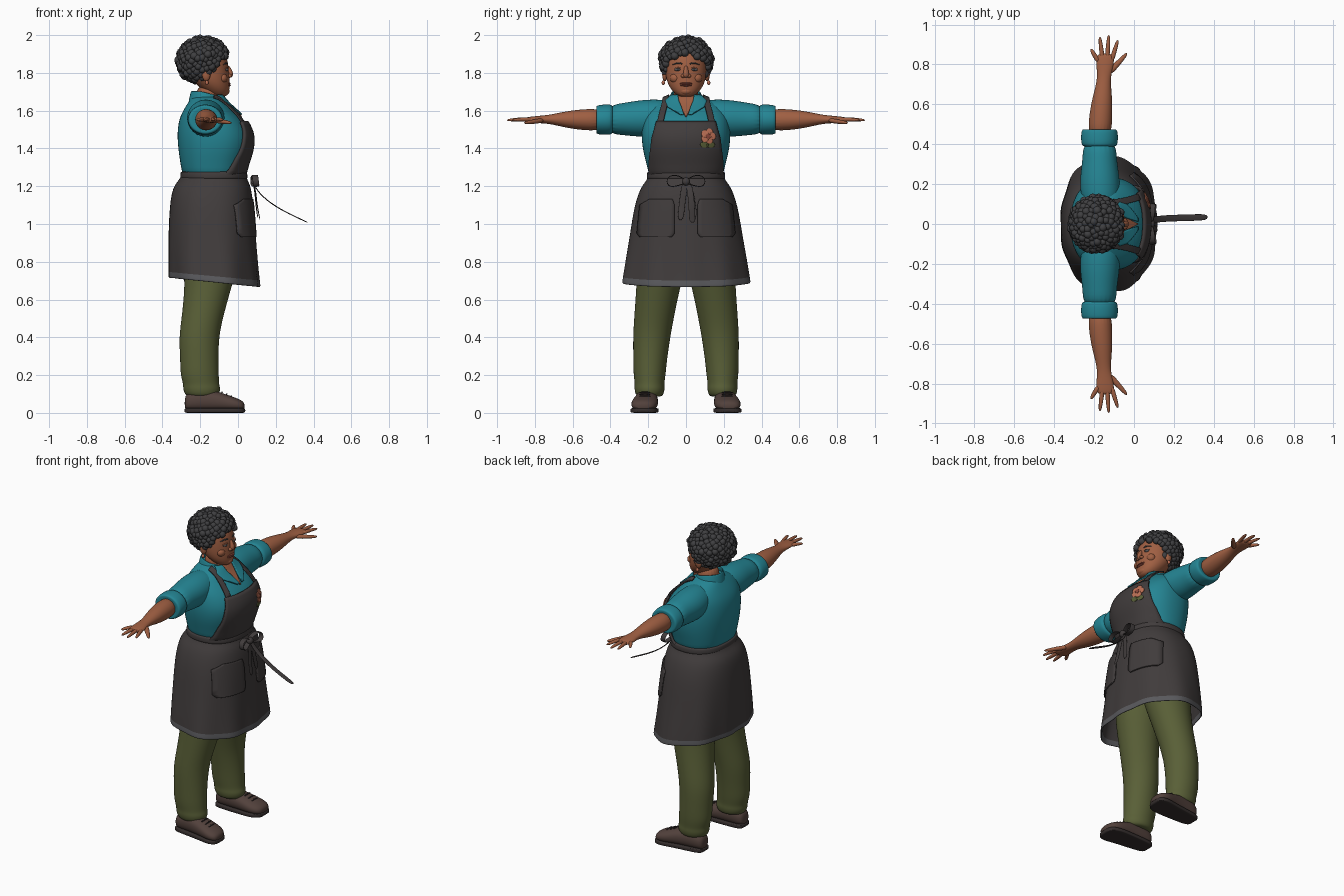
import bpy, bmesh, math, random
from mathutils import Vector, Matrix
from mathutils.bvhtree import BVHTree

if "Cube" in bpy.data.objects:
    bpy.data.objects.remove(bpy.data.objects["Cube"])
random.seed(4)
X, Y, Z = Vector((1, 0, 0)), Vector((0, 1, 0)), Vector((0, 0, 1))


def material(name, *rgb):
    m = bpy.data.materials.new(name)
    m.use_nodes = True
    m.diffuse_color = (*rgb, 1)
    m.node_tree.nodes["Principled BSDF"].inputs["Base Color"].default_value = (*rgb, 1)
    return m


skin = material("warm brown skin", .35, .115, .055)
hair = material("charcoal hair", .05, .05, .053)
teal = material("teal shirt", .018, .235, .295)
cloth = material("dark apron", .052, .045, .045)
slate = material("slate grey", .1, .1, .108)
olive = material("olive trousers", .1, .115, .038)
leather = material("brown leather", .085, .053, .045)
rubber = material("dark sole", .035, .027, .026)
coral = material("coral flower", .5, .16, .09)
rose = material("rose brown lips", .25, .06, .04)


def finish(name, bm, mats, mirror=False, level=0, thick=0, centred=False):
    bmesh.ops.recalc_face_normals(bm, faces=bm.faces)
    me = bpy.data.meshes.new(name)
    bm.to_mesh(me)
    bm.free()
    for m in mats:
        me.materials.append(m)
    me.shade_smooth()
    ob = bpy.data.objects.new(name, me)
    bpy.context.collection.objects.link(ob)
    if mirror:
        ob.modifiers.new("mirror", 'MIRROR').use_axis = (False, True, False)
    if thick:
        mod = ob.modifiers.new("thickness", 'SOLIDIFY')
        mod.thickness = thick
        mod.offset = 0 if centred else -1
    if level:
        mod = ob.modifiers.new("smooth", 'SUBSURF')
        mod.levels = mod.render_levels = level
    return ob


def sweep(name, mat, sections, side=X, along=None, power=2, sides=20, cap=True,
          mirror=False, level=2, warp=None, thick=0, hem=None):
    """Skin rounded sections (x, y, z, radius along side, other radius)."""
    bm = bmesh.new()
    pts = [Vector(s[:3]) for s in sections]
    rings = []
    for i, s in enumerate(sections):
        t = along or (pts[min(i + 1, len(pts) - 1)] - pts[max(i - 1, 0)]).normalized()
        u = (side - t * side.dot(t)).normalized()
        w = t.cross(u)
        ring = []
        for k in range(sides):
            a = math.tau * k / sides
            c, d = [math.copysign(abs(f) ** (2 / power), f) for f in (math.cos(a), math.sin(a))]
            p = pts[i] + u * c * s[3] + w * d * s[4]
            ring.append(bm.verts.new(warp(p) if warp else p))
        rings.append(ring)
    for i in range(len(rings) - 1):
        for k in range(sides):
            j = (k + 1) % sides
            f = bm.faces.new((rings[i][k], rings[i][j], rings[i + 1][j], rings[i + 1][k]))
            f.material_index = 1 if hem and i == len(rings) - 2 else 0
    if cap:
        bm.faces.new(rings[0])
        bm.faces.new(rings[-1])
    return finish(name, bm, [mat, hem] if hem else [mat], mirror, level, thick)


def ball(name, mat, loc, radii, mirror=True):
    bm = bmesh.new()
    m = Matrix.Translation(loc) @ Matrix.Diagonal((*radii, 1))
    bmesh.ops.create_uvsphere(bm, u_segments=16, v_segments=10, radius=1, matrix=m)
    return finish(name, bm, [mat], mirror)


def surface(ob):
    bpy.context.view_layer.update()
    return BVHTree.FromObject(ob, bpy.context.evaluated_depsgraph_get())


def drape(name, mat, tree, rows, lift, down=False, mirror=True, thick=.008, cols=8, steps=5):
    """Lay a cloth patch on a surface; rows are (height or x, y start, y end)."""
    fine = [Vector(a).lerp(Vector(b), k / steps) for a, b in zip(rows, rows[1:]) for k in range(steps)]
    bm = bmesh.new()
    grid = []
    for t, y0, y1 in fine + [Vector(rows[-1])]:
        line = []
        for k in range(cols + 1):
            y = y0 + (y1 - y0) * k / cols
            start, ray = (Vector((t, y, 3)), -Z) if down else (Vector((1, y, t)), -X)
            hit, normal = tree.ray_cast(start, ray)[:2]
            if hit is None:
                hit, normal = tree.find_nearest(Vector((t, y, 1.6) if down else (-.1, y, t)))[:2]
            line.append(bm.verts.new(hit + normal * lift))
        grid.append(line)
    for a, b in zip(grid, grid[1:]):
        for k in range(cols):
            bm.faces.new((a[k], a[k + 1], b[k + 1], b[k]))
    return finish(name, bm, [mat], mirror, 0, thick, True)


def disc(name, mat, tree, y, z, r, h, lift):
    arc = [math.pi * (k / 6 - .5) for k in range(7)]
    rows = [(z + h * math.sin(a), y - r * math.cos(a) - .0005, y + r * math.cos(a) + .0005) for a in arc]
    drape(name, mat, tree, rows, lift, mirror=False, thick=.006, cols=6, steps=1)


# Shirt: body, sleeves, rolled cuffs, collar
shirt = sweep("shirt_body", teal, [
    (-.13, 0, 1.22, .155, .19), (-.135, 0, 1.3, .168, .205), (-.125, 0, 1.38, .19, .228),
    (-.123, 0, 1.46, .2, .238), (-.135, 0, 1.53, .183, .232), (-.15, 0, 1.58, .153, .222),
    (-.165, 0, 1.63, .108, .185), (-.165, 0, 1.665, .085, .105), (-.165, 0, 1.68, .07, .07)],
    along=Z, power=2.3, sides=28)
sweep("sleeves", teal, [
    (-.165, .06, 1.57, .085, .085), (-.17, .17, 1.562, .103, .1), (-.172, .25, 1.558, .098, .098),
    (-.172, .33, 1.556, .086, .086), (-.173, .42, 1.552, .083, .076)], along=Y, mirror=True)
sweep("sleeve_cuffs", teal, [
    (-.173, .385, 1.553, .075, .07), (-.173, .395, 1.553, .094, .083), (-.173, .46, 1.552, .094, .08),
    (-.173, .478, 1.552, .086, .073), (-.173, .472, 1.552, .06, .055)], along=Y, mirror=True)
sweep("collar_band", teal, [
    (-.17, 0, 1.64, .095, .1), (-.17, 0, 1.68, .086, .086), (-.17, 0, 1.705, .08, .08)], along=Z,
    cap=False, thick=.008, warp=lambda p: Vector((p.x, p.y, p.z - .25 * max(0, p.x + .2))))
torso = surface(shirt)
drape("chest_opening", skin, torso, [(1.675, 0, .05), (1.63, 0, .036), (1.565, 0, .002)], .005)
drape("collar_flaps", teal, torso, [
    (1.67, .04, .075), (1.64, .036, .105), (1.61, .024, .095), (1.57, .012, .03)], .014)

# Apron: skirt, bib, straps, pockets


def flare(p):
    f = max(0, min(1, (1.1 - p.z) / .4))
    a = math.atan2(p.y, p.x + .13)
    k = 1 + .022 * f * math.sin(9 * a + 1)
    return Vector((-.13 + (p.x + .13) * k, p.y * k, p.z - .1 * (p.x + .12) * f))


skirt = sweep("apron_skirt", cloth, [
    (-.128, 0, 1.275, .168, .198), (-.13, 0, 1.235, .178, .203), (-.138, 0, 1.2, .207, .238),
    (-.14, 0, 1.1, .222, .274), (-.138, 0, .95, .231, .297), (-.132, 0, .8, .237, .322),
    (-.126, 0, .712, .241, .335), (-.125, 0, .69, .243, .338)],
    along=Z, power=2.3, sides=48, cap=False, warp=flare, thick=.01, hem=slate)
sweep("waistband", cloth, [
    (-.128, 0, z, .17 + d, .2 + d) for z, d in ((1.28, 0), (1.275, .008), (1.24, .01), (1.235, .002))],
    along=Z, power=2.3, sides=28)
drape("apron_bib", cloth, torso, [
    (1.25, -.185, .185), (1.35, -.183, .183), (1.45, -.172, .172), (1.535, -.15, .15)],
    .012, mirror=False, cols=24, thick=.014)
drape("apron_straps", cloth, torso, [
    (.02, .115, .148), (-.04, .1, .132), (-.08, .09, .122), (-.13, .085, .115)], .013, down=True)
front = surface(skirt)
drape("apron_pockets", cloth, front, [
    (1.13, .07, .19), (1.1, .06, .24), (.95, .06, .255), (.93, .075, .24)], .005)

# Flower badge with leaves
for k in range(5):
    a = math.tau * k / 5
    disc("flower_petal", coral, torso, .11 + .019 * math.cos(a), 1.462 + .019 * math.sin(a), .017, .017, .021)
for y in (.092, .122):
    disc("flower_leaf", olive, torso, y, 1.422, .02, .014, .02)
disc("flower_centre", rose, torso, .11, 1.462, .011, .011, .023)

# Bow and its tails
flat = (.018, .003)
sweep("bow_loops", cloth, [(*p, *flat) for p in (
    (.075, 0, 1.23), (.09, .05, 1.265), (.09, .105, 1.25), (.1, .1, 1.195), (.09, .045, 1.2), (.075, 0, 1.22))],
    sides=8, mirror=True)
ball("bow_knot", cloth, (.085, 0, 1.225), (.02, .022, .022), False)
for tail in (((.08, .012, 1.22), (.11, .025, 1.16), (.2, .03, 1.09), (.29, .032, 1.045), (.375, .035, 1.005)),
             ((.08, -.005, 1.22), (.095, -.012, 1.17), (.1, -.022, 1.1), (.118, -.03, 1.015)),
             ((.08, .005, 1.22), (.09, .025, 1.17), (.095, .035, 1.1), (.105, .045, 1.03))):
    sweep("apron_tie", cloth, [(*p, *flat) for p in tail], side=Y, sides=8)

# Trousers and shoes
sweep("trouser_legs", olive, [
    (-.13, .1, 1.0, .16, .12), (-.145, .125, .8, .15, .135), (-.155, .145, .68, .126, .118),
    (-.19, .17, .5, .11, .106), (-.207, .182, .4, .107, .1), (-.205, .19, .28, .102, .09),
    (-.203, .193, .2, .103, .086), (-.195, .193, .15, .095, .078), (-.192, .193, .13, .101, .082),
    (-.19, .193, .09, .09, .074), (-.19, .193, .085, .06, .05)], along=Z, mirror=True)
sweep("shoes", leather, [
    (-.283, .205, .05, .03, .03), (-.265, .205, .062, .052, .052), (-.18, .207, .068, .058, .06),
    (-.1, .212, .06, .065, .052), (-.03, .22, .047, .073, .04), (.015, .225, .04, .062, .03),
    (.036, .228, .034, .035, .018)], side=Y, along=X, power=2.3, mirror=True)
sweep("shoe_soles", rubber, [
    (x, y, .013, w, .013) for x, y, w in ((-.285, .205, .035), (-.265, .205, .058), (-.1, .212, .068),
                                          (-.03, .22, .077), (.015, .225, .068), (.04, .228, .038))],
    side=Y, along=X, power=6, mirror=True)
for x, z in ((-.085, .111), (-.06, .101), (-.035, .091)):
    sweep("shoe_laces", rubber, [(x, .218 + d, z - 4 * d * d, .005, .004) for d in (-.032, 0, .032)],
          sides=8, mirror=True, level=1)

# Arms and hands
sweep("forearms", skin, [
    (-.172, .43, 1.552, .058, .058), (-.168, .53, 1.552, .06, .058), (-.16, .62, 1.553, .052, .047),
    (-.154, .69, 1.554, .039, .031), (-.15, .74, 1.554, .034, .022), (-.146, .79, 1.553, .043, .019),
    (-.144, .835, 1.552, .046, .015), (-.144, .855, 1.552, .034, .01)], along=Y, mirror=True)
for x0, x1, y1 in ((-.176, -.218, .88), (-.156, -.172, .942), (-.136, -.126, .952), (-.115, -.08, .925)):
    sweep("fingers", skin, [(x0, .81, 1.552, .013, .012), ((x0 + x1) / 2, (.81 + y1) / 2, 1.555, .012, .011),
                            (x1, y1, 1.549, .008, .007)], sides=10, mirror=True)
sweep("thumbs", skin, [(-.13, .755, 1.55, .018, .014), (-.085, .8, 1.542, .015, .013),
                       (-.032, .86, 1.535, .009, .008)], sides=10, mirror=True)

# Head, neck and face
sweep("neck", skin, [(-.165, 0, 1.6, .068, .068), (-.16, 0, 1.66, .064, .066), (-.155, 0, 1.74, .064, .068)], along=Z)
sweep("head", skin, [
    (-.1, 0, 1.672, .032, .03), (-.105, 0, 1.688, .056, .057), (-.122, 0, 1.72, .078, .086),
    (-.144, 0, 1.76, .1, .104), (-.155, 0, 1.81, .108, .111), (-.165, 0, 1.87, .112, .11),
    (-.18, 0, 1.93, .1, .095), (-.18, 0, 1.97, .06, .06)], along=Z, sides=24)
sweep("nose", skin, [(-.058, 0, 1.838, .01, .01), (-.047, 0, 1.815, .012, .014),
                     (-.037, 0, 1.79, .018, .016), (-.045, 0, 1.775, .014, .01)], side=Y, sides=12)
ball("nostrils", skin, (-.046, .016, 1.784), (.014, .011, .01))
ball("cheeks", skin, (-.082, .056, 1.772), (.026, .03, .026))
ball("chin", skin, (-.068, 0, 1.703), (.024, .034, .02), False)
for z, h in ((1.744, .006), (1.735, .007)):
    ball("lips", rose, (-.051, 0, z), (.013, .033, h), False)
ball("eyes", slate, (-.061, .042, 1.818), (.01, .02, .009))
ball("irises", hair, (-.055, .041, 1.818), (.006, .008, .008))
sweep("upper_eyelids", skin, [(-.058, .02, 1.822, .004, .006), (-.054, .042, 1.829, .004, .006),
                              (-.068, .064, 1.821, .004, .006)], side=Z, sides=8, mirror=True)
sweep("eyebrows", hair, [(-.054, .018, 1.847, .005, .005), (-.061, .045, 1.855, .005, .005),
                         (-.08, .074, 1.842, .003, .004)], side=Z, sides=8, mirror=True)
ball("ears", skin, (-.168, .112, 1.79), (.022, .014, .034))
ball("earrings", coral, (-.165, .12, 1.748), (.009, .009, .012))

# Curly hair: a cap covered in small curls, left open over the face
centre, reach = Vector((-.185, 0, 1.865)), Vector((.13, .13, .115))


def on_face(p):
    return p.z < 1.9 and p.x > -.06 - (1.9 - p.z) * .83


bm = bmesh.new()
place = Matrix.Translation(centre) @ Matrix.Diagonal((*reach, 1))
bmesh.ops.create_icosphere(bm, subdivisions=4, radius=1, matrix=place)
bmesh.ops.delete(bm, geom=[v for v in bm.verts if on_face(v.co)], context='VERTS')
finish("hair_cap", bm, [hair])
bm = bmesh.new()
count = 300
for i in range(count):
    h = 1 - 2 * (i + .5) / count
    r, a = math.sqrt(1 - h * h), i * math.pi * (3 - math.sqrt(5))
    p = place @ Vector((r * math.cos(a), r * math.sin(a), h))
    if not on_face(p):
        p += Vector([random.uniform(-.004, .004) for _ in range(3)])
        bmesh.ops.create_icosphere(bm, subdivisions=2, radius=random.uniform(.016, .023),
                                   matrix=Matrix.Translation(p))
finish("hair_curls", bm, [hair])
